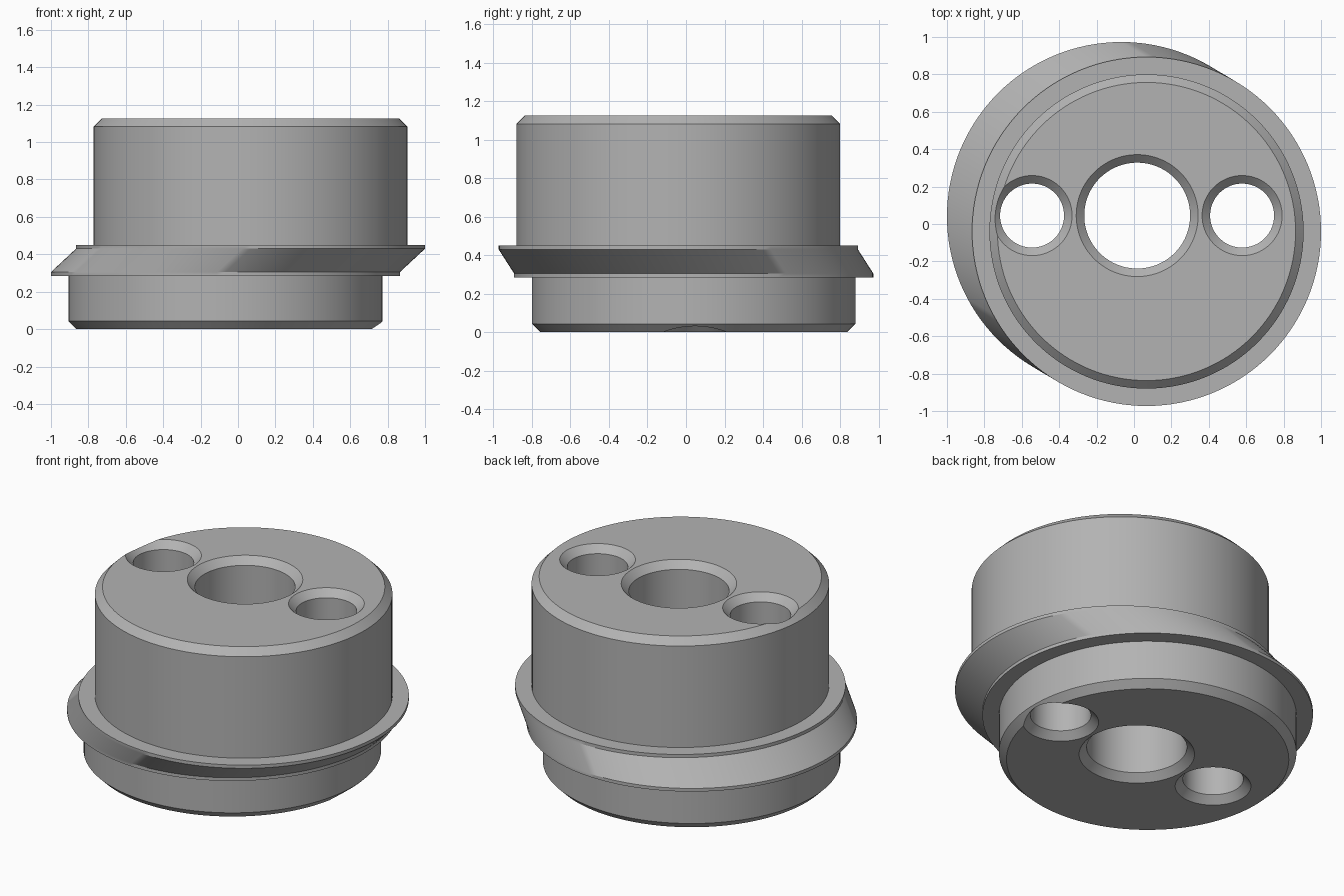
import bpy
import bmesh
from math import cos, sin, pi

old = bpy.data.objects.get("Cube")
if old:
    bpy.data.objects.remove(old, do_unlink=True)

SEGMENTS = 128
HEIGHT = 1.125
CHAMFER = 0.043
LOWER = (-0.067, 0.04)    # axis of the lower half
UPPER = (0.067, -0.04)    # axis of the offset upper half
HOLE_Y = 0.045

metal = bpy.data.materials.new("grey_metal")
metal.use_nodes = True
grey = (0.45, 0.45, 0.45, 1)
metal.diffuse_color = grey
bsdf = next(n for n in metal.node_tree.nodes if n.type == 'BSDF_PRINCIPLED')
bsdf.inputs["Base Color"].default_value = grey


def loft(name, sections):
    """Closed solid skinned through circles given as (centre, radius, height)."""
    bm = bmesh.new()
    rings = []
    for (cx, cy), radius, z in sections:
        angles = [2 * pi * i / SEGMENTS for i in range(SEGMENTS)]
        rings.append([bm.verts.new((cx + radius * cos(a), cy + radius * sin(a), z))
                      for a in angles])
    for low, high in zip(rings, rings[1:]):
        for i in range(SEGMENTS):
            j = (i + 1) % SEGMENTS
            bm.faces.new((low[i], low[j], high[j], high[i]))
    bm.faces.new(rings[0][::-1])
    bm.faces.new(rings[-1])
    mesh = bpy.data.meshes.new(name)
    bm.to_mesh(mesh)
    bm.free()
    mesh.materials.append(metal)
    obj = bpy.data.objects.new(name, mesh)
    bpy.context.collection.objects.link(obj)
    return obj


# Body: lower drum, slanted flange and offset upper drum
BODY, FLANGE = 0.84, 0.933
body = loft("eccentric_bushing", [
    (LOWER, BODY - CHAMFER, 0), (LOWER, BODY, CHAMFER),
    (LOWER, BODY, 0.285), (LOWER, FLANGE, 0.285), (LOWER, FLANGE, 0.305),
    (UPPER, FLANGE, 0.43), (UPPER, FLANGE, 0.45), (UPPER, BODY, 0.45),
    (UPPER, BODY, HEIGHT - CHAMFER), (UPPER, BODY - CHAMFER, HEIGHT),
])

# Through holes, countersunk at both ends
EXTRA = 0.1
for name, x, radius in (("centre", 0.017, 0.283), ("right", -0.545, 0.171),
                        ("left", 0.578, 0.171)):
    axis = (x, HOLE_Y)
    wide = radius + CHAMFER
    cutter = loft(name + "_hole_cutter", [
        (axis, wide, -EXTRA), (axis, wide, 0), (axis, radius, CHAMFER),
        (axis, radius, HEIGHT - CHAMFER), (axis, wide, HEIGHT),
        (axis, wide, HEIGHT + EXTRA),
    ])
    cutter.hide_render = True
    cut = body.modifiers.new(name + "_hole", 'BOOLEAN')
    cut.operation = 'DIFFERENCE'
    cut.solver = 'EXACT'
    cut.object = cutter
    bpy.context.view_layer.objects.active = body
    bpy.ops.object.modifier_apply(modifier=cut.name)
    bpy.data.objects.remove(cutter, do_unlink=True)

# Smooth walls with crisp edges
bpy.ops.object.select_all(action='DESELECT')
body.select_set(True)
bpy.context.view_layer.objects.active = body
bpy.ops.object.shade_smooth_by_angle(angle=pi / 6)
